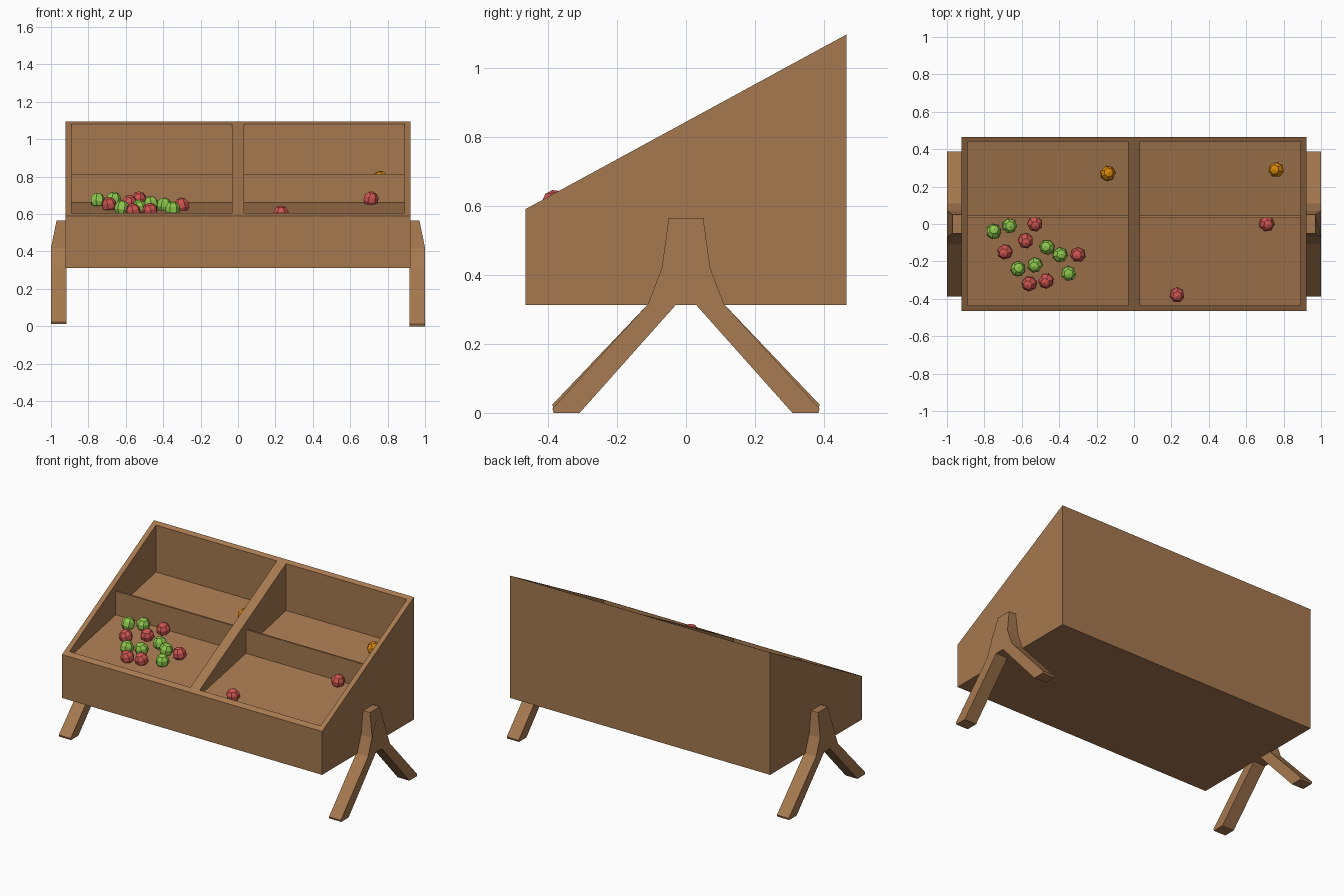
import bpy, bmesh, math, random

if "Cube" in bpy.data.objects:
    bpy.data.objects.remove(bpy.data.objects["Cube"])

random.seed(4)


def material(name, rgb):
    m = bpy.data.materials.new(name)
    m.diffuse_color = (*rgb, 1)
    m.use_nodes = True
    m.node_tree.nodes["Principled BSDF"].inputs["Base Color"].default_value = m.diffuse_color
    return m


WOOD = material("brown wood", (0.381, 0.190, 0.079))
RED = material("red fruit", (0.61, 0.090, 0.080))
GREEN = material("green fruit", (0.27, 0.578, 0.072))
ORANGE = material("orange fruit", (0.68, 0.242, 0.002))


def prism(name, profile, x0, x1):
    """Extrude a (y, z) profile along x; x0 / x1 may be functions of z."""
    fx0 = x0 if callable(x0) else lambda z: x0
    fx1 = x1 if callable(x1) else lambda z: x1
    bm = bmesh.new()
    a = [bm.verts.new((fx0(z), y, z)) for y, z in profile]
    b = [bm.verts.new((fx1(z), y, z)) for y, z in profile]
    bm.faces.new(a)
    bm.faces.new(b[::-1])
    n = len(profile)
    for i in range(n):
        j = (i + 1) % n
        bm.faces.new((a[j], a[i], b[i], b[j]))
    bmesh.ops.recalc_face_normals(bm, faces=bm.faces)
    me = bpy.data.meshes.new(name)
    bm.to_mesh(me)
    bm.free()
    me.materials.append(WOOD)
    ob = bpy.data.objects.new(name, me)
    bpy.context.collection.objects.link(ob)
    return ob


# Sloped display crate with two stepped bays cut out
crate = prism("crate", [(-0.465, 0.312), (0.465, 0.312), (0.465, 1.096), (-0.465, 0.59)],
              -0.922, 0.922)
bay = [(-0.435, 0.57), (0.033, 0.663), (0.033, 0.815), (0.045, 0.815),
       (0.045, 0.70), (0.44, 0.782), (0.44, 1.3), (-0.435, 1.3)]
bpy.context.view_layer.objects.active = crate
for side, x0, x1 in (("left", -0.89, -0.033), ("right", 0.033, 0.89)):
    cutter = prism(side + "_bay_cutter", bay, x0, x1)
    cutter.hide_render = True
    mod = crate.modifiers.new(side + "_bay", 'BOOLEAN')
    mod.operation = 'DIFFERENCE'
    mod.solver = 'EXACT'
    mod.object = cutter
    bpy.ops.object.modifier_apply(modifier=mod.name)
    bpy.data.objects.remove(cutter)


# Splayed trestle legs, thinner at the top
def outer(z):
    return 1.0 if z < 0.43 else 1.0 - 0.03 * (z - 0.42) / 0.145


for side, s, foot in (("left", -1, 0.012), ("right", 1, 0.0)):
    half = [(0.05, 0.565), (0.07, 0.42), (0.11, 0.315), (0.387, foot + 0.012),
            (0.383, foot), (0.308, foot), (0.03, 0.312)]
    profile = half + [(-y, z) for y, z in reversed(half)]
    prism(side + "_legs", profile, s * 0.916, lambda z, s=s: s * outer(z))


# Loose low-poly fruit
def fruit(name, mat, x, y, z):
    bpy.ops.mesh.primitive_uv_sphere_add(segments=7, ring_count=5, radius=0.042,
                                         location=(x, y, z))
    ob = bpy.context.object
    ob.name = name
    ob.rotation_euler = (random.uniform(-0.3, 0.3), random.uniform(-0.3, 0.3),
                         random.uniform(0, math.tau))
    ob.data.materials.append(mat)


reds = [(-.53, 0), (-.58, -.09), (-.69, -.15), (-.30, -.165), (-.56, -.32),
        (-.47, -.305), (.71, 0), (.23, -.38)]
greens = [(-.75, -.04), (-.665, -.01), (-.465, -.125), (-.395, -.165),
          (-.53, -.22), (-.62, -.24), (-.35, -.265)]
for name, mat, spots in (("red_fruit", RED, reds), ("green_fruit", GREEN, greens)):
    for x, y in spots:
        fruit(name, mat, x, y, 0.68 + 0.2 * y)
fruit("orange_fruit", ORANGE, -0.14, 0.27, 0.77)
fruit("orange_fruit", ORANGE, 0.76, 0.29, 0.79)
